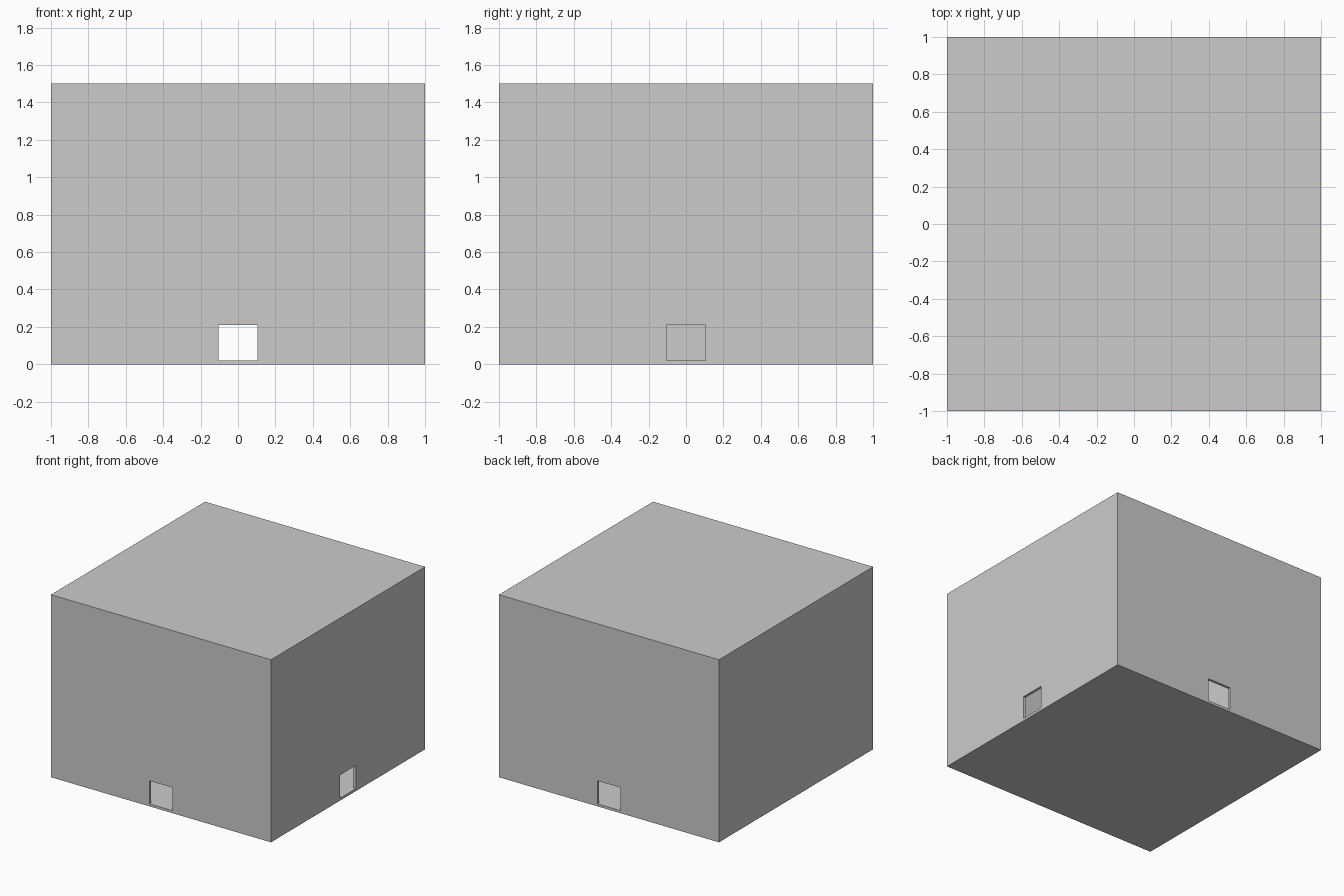
import bpy
from mathutils import Vector

if "Cube" in bpy.data.objects:
    bpy.data.objects.remove(bpy.data.objects["Cube"])

U = 2 / 96            # one module: wall thickness
HEIGHT = 1.5
DOOR_HALF = 5 * U
DOOR_TOP = 0.21


def box(name, lo, hi):
    """Axis-aligned box between two corners."""
    lo, hi = Vector(lo), Vector(hi)
    bpy.ops.mesh.primitive_cube_add(size=1)
    ob = bpy.context.object
    ob.name = name
    for v in ob.data.vertices:
        v.co = Vector(((v.co[i] + 0.5) * (hi[i] - lo[i]) + lo[i] for i in range(3)))
    return ob


def cut(target, cutter):
    """Subtract a box from the target and discard the cutter."""
    mod = target.modifiers.new("cut", 'BOOLEAN')
    mod.operation = 'DIFFERENCE'
    mod.solver = 'EXACT'
    mod.object = cutter
    bpy.context.view_layer.objects.active = target
    bpy.ops.object.modifier_apply(modifier=mod.name)
    bpy.data.objects.remove(cutter, do_unlink=True)


# Closed room: floor, four walls and roof in one shell
room = box("room_shell", (-1, -1, 0), (1, 1, HEIGHT))
cut(room, box("cavity", (-1 + U, -1 + U, U), (1 - U, 1 - U, HEIGHT - U)))

# Small doorways level with the floor: front, back and right; left wall is solid
cut(room, box("front_back_doorways", (-DOOR_HALF, -1.1, U), (DOOR_HALF, 1.1, DOOR_TOP)))
cut(room, box("right_doorway", (0.5, -DOOR_HALF, U), (1.1, DOOR_HALF, DOOR_TOP)))
